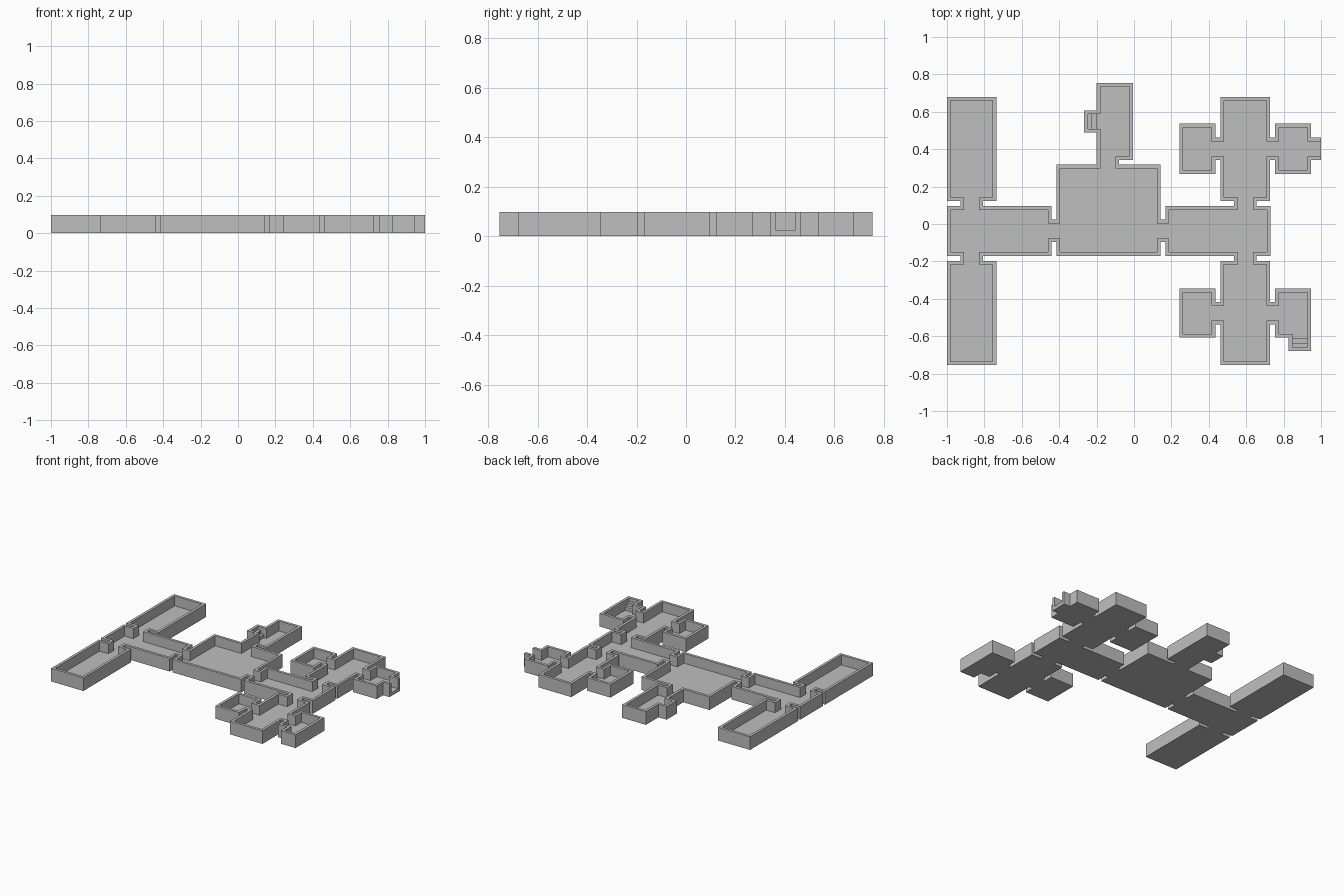
import bpy, bmesh, math

if "Cube" in bpy.data.objects:
    bpy.data.objects.remove(bpy.data.objects["Cube"], do_unlink=True)

WALL = 0.02      # wall thickness
FLOOR = 0.024    # floor slab height
TOP = 0.097      # wall height
HALF = 0.06      # half width of a passage, walls included

stone = bpy.data.materials.new("stone grey")
stone.use_nodes = True
GREY = (0.52, 0.52, 0.52, 1)
stone.diffuse_color = GREY
stone.node_tree.nodes["Principled BSDF"].inputs["Base Color"].default_value = GREY

outer, inner = [], []   # footprints (x0, y0, x1, y1)


def room(x0, y0, x1, y1):
    outer.append((x0, y0, x1, y1))
    inner.append((x0 + WALL, y0 + WALL, x1 - WALL, y1 - WALL))


def passage_x(x0, x1, y, closed_start=False, open_end=False):
    """Corridor along x that cuts through the walls at its ends."""
    outer.append((x0, y - HALF, x1, y + HALF))
    inner.append((x0 + (WALL if closed_start else -WALL), y - HALF + WALL,
                  x1 + (0 if open_end else WALL), y + HALF - WALL))


def passage_y(x, y0, y1, closed_start=False):
    """Corridor along y that cuts through the walls at its ends."""
    outer.append((x - HALF, y0, x + HALF, y1))
    inner.append((x - HALF + WALL, y0 + (WALL if closed_start else -WALL),
                  x + HALF - WALL, y1 + WALL))


# Central court and the two halls beside it
room(-0.415, -0.17, 0.143, 0.317)
room(-1.0, -0.17, -0.44, 0.095)
room(0.168, -0.17, 0.73, 0.095)
passage_x(-0.44, -0.415, -0.037)
passage_x(0.143, 0.168, -0.037)

# Long wings to the back and front of each hall
for x0, x1 in ((-1.0, -0.736), (0.462, 0.728)):
    room(x0, 0.122, x1, 0.68)
    room(x0, -0.754, x1, -0.197)
    passage_y((x0 + x1) / 2, 0.095, 0.122)
    passage_y((x0 + x1) / 2, -0.197, -0.17)

# Small chambers either side of the left wings
for y0, y1 in ((0.268, 0.536), (-0.607, -0.345)):
    yc = (y0 + y1) / 2
    room(0.242, y0, 0.435, y1)
    room(0.754, y0, 0.947, y1)
    passage_x(0.435, 0.462, yc)
    passage_x(0.728, 0.754, yc)

# Open entrance, back room and the two stair alcoves
passage_x(0.947, 1.0, 0.402, open_end=True)
room(-0.2, 0.342, -0.006, 0.754)
passage_y(-0.14, 0.317, 0.342)
passage_x(-0.267, -0.2, 0.548, closed_start=True)
passage_y(0.887, -0.68, -0.607, closed_start=True)


def inside(rects, x, y):
    return any(a < x < c and b < y < d for a, b, c, d in rects)


def new_object(name, bm):
    mesh = bpy.data.meshes.new(name)
    bm.to_mesh(mesh)
    bm.free()
    mesh.materials.append(stone)
    obj = bpy.data.objects.new(name, mesh)
    bpy.context.collection.objects.link(obj)
    return obj


def build_shell():
    """Merge all footprints into one clean stepped solid."""
    rects = outer + inner
    xs = sorted({round(v, 4) for r in rects for v in (r[0], r[2])})
    ys = sorted({round(v, 4) for r in rects for v in (r[1], r[3])})

    def height(i, j):
        if not (0 <= i < len(xs) - 1 and 0 <= j < len(ys) - 1):
            return 0
        x, y = (xs[i] + xs[i + 1]) / 2, (ys[j] + ys[j + 1]) / 2
        if inside(inner, x, y):
            return FLOOR
        return TOP if inside(outer, x, y) else 0

    bm = bmesh.new()

    def face(*pts):
        bm.faces.new([bm.verts.new(p) for p in pts])

    for i in range(len(xs) - 1):
        for j in range(len(ys) - 1):
            h = height(i, j)
            if not h:
                continue
            x0, x1, y0, y1 = xs[i], xs[i + 1], ys[j], ys[j + 1]
            ring = [(x0, y0), (x1, y0), (x1, y1), (x0, y1)]
            face(*[(x, y, h) for x, y in ring])
            face(*[(x, y, 0) for x, y in reversed(ring)])
            # Upright faces wherever the neighbour is lower
            for k, (di, dj) in enumerate(((0, -1), (1, 0), (0, 1), (-1, 0))):
                low = height(i + di, j + dj)
                if low < h:
                    a, b = ring[k], ring[(k + 1) % 4]
                    face((*a, low), (*b, low), (*b, h), (*a, h))
    bmesh.ops.remove_doubles(bm, verts=bm.verts, dist=1e-5)
    bmesh.ops.dissolve_limit(bm, angle_limit=math.radians(1),
                             verts=bm.verts, edges=bm.edges)
    return new_object("walls_and_floor", bm)


def step(name, x0, y0, x1, y1, top):
    bm = bmesh.new()
    bmesh.ops.create_cube(bm, size=1)
    for v in bm.verts:
        v.co = (x1 if v.co.x > 0 else x0, y1 if v.co.y > 0 else y0,
                top if v.co.z > 0 else FLOOR)
    return new_object(name, bm)


build_shell()

# Two rising steps in each alcove
for n in range(2):
    top = FLOOR * (n + 2)
    step(f"back_stair_{n + 1}", -0.247, 0.508, -0.2 - 0.0235 * n, 0.588, top)
    step(f"front_stair_{n + 1}", 0.847, -0.66, 0.927, -0.612 - 0.024 * n, top)
